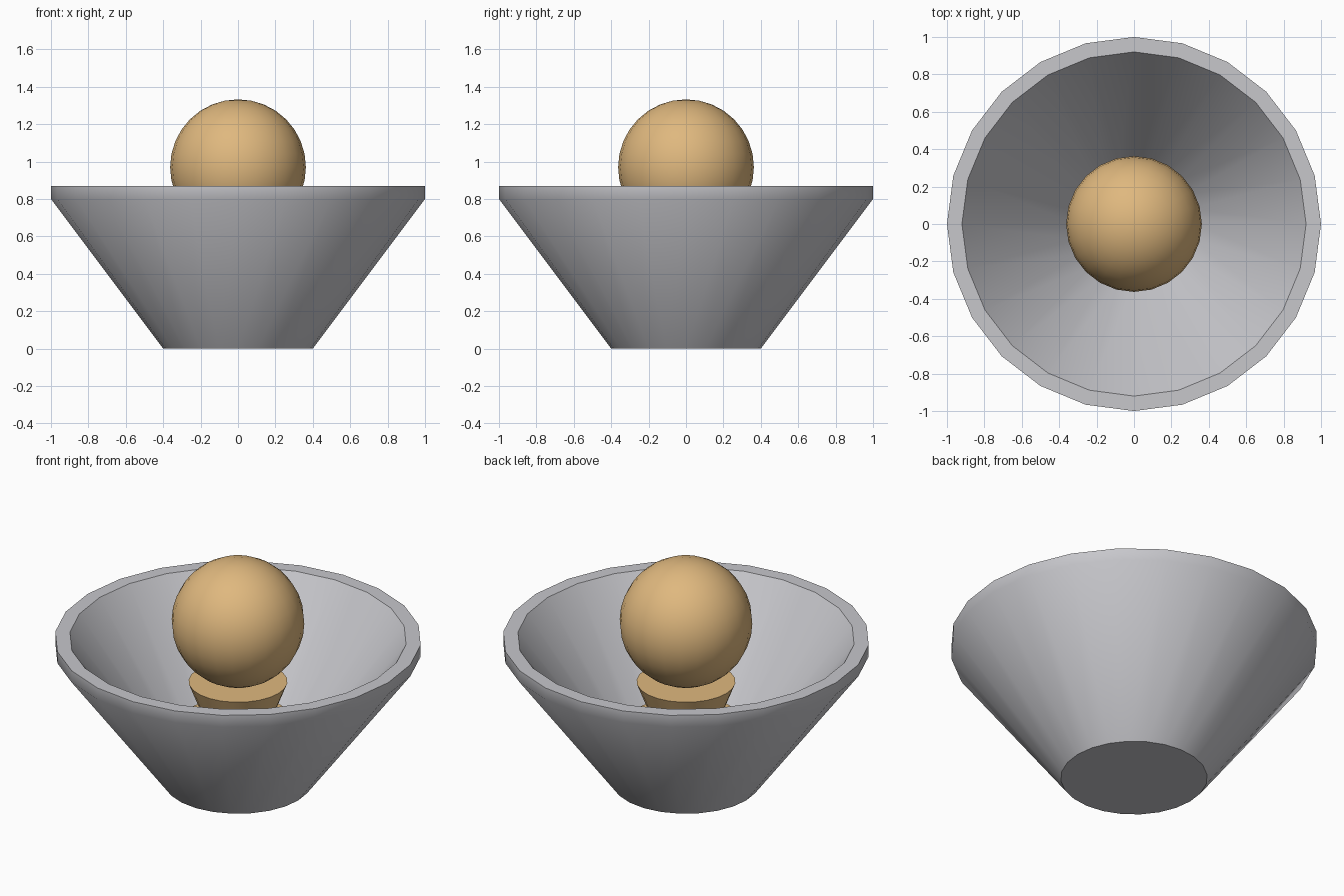
import bpy, bmesh, math

cube = bpy.data.objects.get("Cube")
if cube:
    bpy.data.objects.remove(cube, do_unlink=True)

SIDES = 24


def material(name, color):
    mat = bpy.data.materials.new(name)
    mat.use_nodes = True
    mat.diffuse_color = color
    mat.node_tree.nodes["Principled BSDF"].inputs["Base Color"].default_value = color
    return mat


def smooth(obj, angle):
    bpy.ops.object.select_all(action='DESELECT')
    obj.select_set(True)
    bpy.context.view_layer.objects.active = obj
    bpy.ops.object.shade_smooth_by_angle(angle=math.radians(angle))


def lathe(name, profile, mat):
    """Turn (radius, height) points around z; both ends lie on the axis."""
    bm = bmesh.new()
    verts = [bm.verts.new((r, 0, z)) for r, z in profile]
    edges = [bm.edges.new(pair) for pair in zip(verts, verts[1:])]
    bmesh.ops.spin(bm, geom=verts + edges, cent=(0, 0, 0), axis=(0, 0, 1),
                   angle=math.tau, steps=SIDES, use_merge=True)
    bmesh.ops.remove_doubles(bm, verts=bm.verts, dist=1e-4)
    bmesh.ops.recalc_face_normals(bm, faces=bm.faces)
    mesh = bpy.data.meshes.new(name)
    bm.to_mesh(mesh)
    bm.free()
    mesh.materials.append(mat)
    obj = bpy.data.objects.new(name, mesh)
    bpy.context.collection.objects.link(obj)
    smooth(obj, 45)
    return obj


grey = material("light grey", (0.57, 0.57, 0.60, 1))
tan = material("warm tan", (0.74, 0.48, 0.21, 1))

# Thick flared bowl with a short upright lip
lathe("bowl", [(0, 0), (0.4, 0), (1, 0.8), (1, 0.87), (0.92, 0.87),
               (0.32, 0.07), (0, 0.07)], grey)

# Tapered pedestal on a round foot
lathe("pedestal", [(0, 0.07), (0.3, 0.07), (0.3, 0.38), (0.18, 0.38),
                   (0.27, 0.61), (0, 0.61)], tan)

# Ball resting on the pedestal
bpy.ops.mesh.primitive_uv_sphere_add(segments=SIDES, ring_count=16,
                                     radius=0.363, location=(0, 0, 0.97))
ball = bpy.context.object
ball.name = "ball"
ball.data.materials.append(tan)
smooth(ball, 45)
